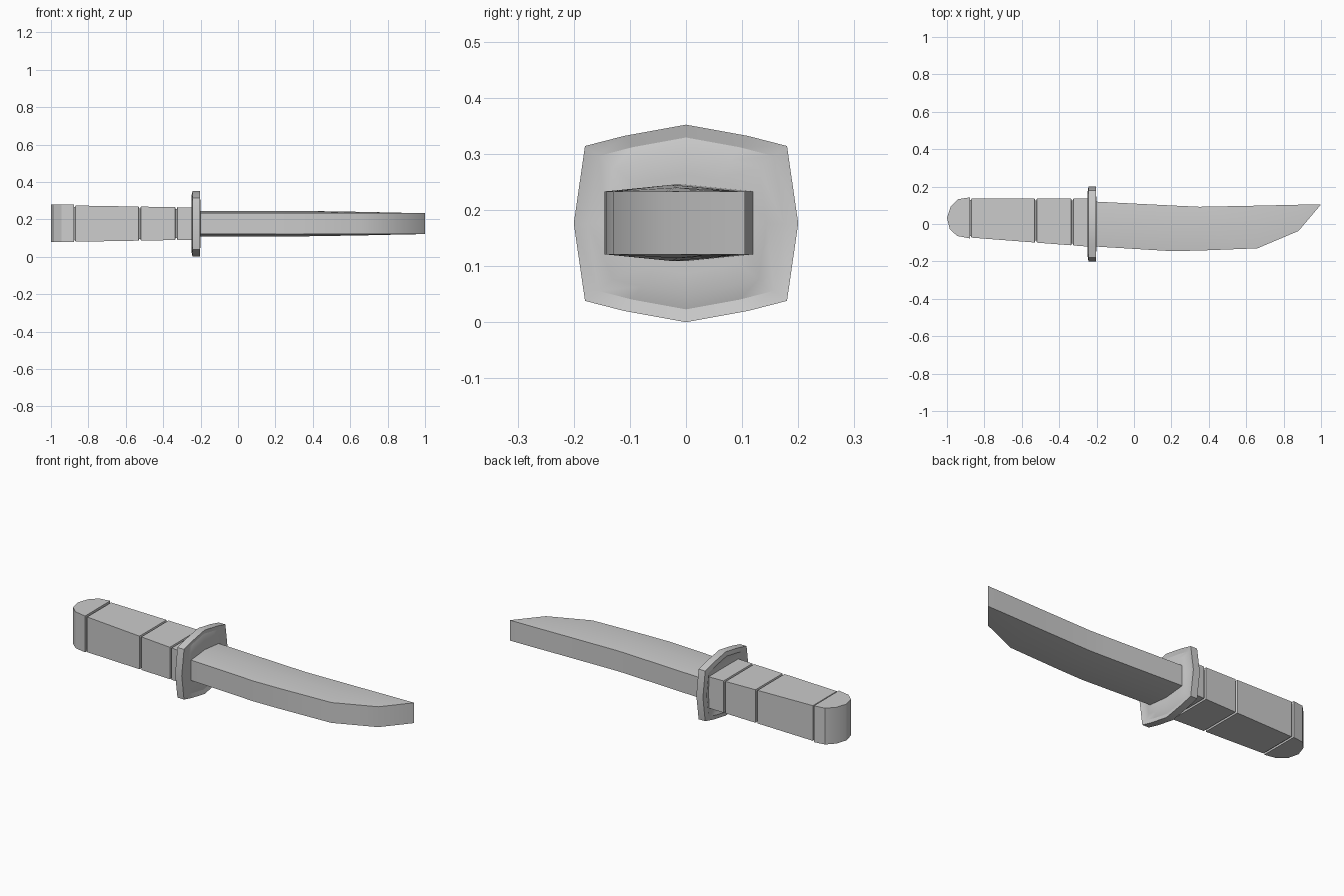
import bpy
import bmesh

if "Cube" in bpy.data.objects:
    bpy.data.objects.remove(bpy.data.objects["Cube"])

ZC = 0.177  # height of the knife's centre plane


def loft(name, rings, smooth=False):
    """Skin a list of equal-length point rings and cap both ends."""
    bm = bmesh.new()
    loops = [[bm.verts.new(p) for p in ring] for ring in rings]
    n = len(rings[0])
    for a, b in zip(loops, loops[1:]):
        for i in range(n):
            j = (i + 1) % n
            bm.faces.new((a[i], a[j], b[j], b[i]))
    bm.faces.new(loops[0])
    bm.faces.new(loops[-1])
    bmesh.ops.remove_doubles(bm, verts=bm.verts, dist=0.0005)
    bmesh.ops.recalc_face_normals(bm, faces=bm.faces)
    me = bpy.data.meshes.new(name)
    bm.to_mesh(me)
    bm.free()
    ob = bpy.data.objects.new(name, me)
    bpy.context.collection.objects.link(ob)
    if smooth:
        bpy.ops.object.select_all(action='DESELECT')
        bpy.context.view_layer.objects.active = ob
        ob.select_set(True)
        bpy.ops.object.shade_smooth_by_angle(angle=0.5)
    return ob


# Blade: x, cutting edge y, spine y, half height of the central ridge
EDGE = 0.056
blade = [(-0.215, -0.12, 0.12, 0.068), (0.2, -0.145, 0.099, 0.068),
         (0.35, -0.142, 0.092, 0.068), (0.66, -0.13, 0.098, 0.063),
         (0.88, -0.037, 0.103, 0.058), (1.0, 0.105, 0.105, EDGE)]


def blade_ring(x, lo, hi, ridge):
    mid = (lo + hi) / 2
    return [(x, lo, ZC - EDGE), (x, mid, ZC - ridge), (x, hi, ZC - EDGE),
            (x, hi, ZC + EDGE), (x, mid, ZC + ridge), (x, lo, ZC + EDGE)]


loft("blade", [blade_ring(*s) for s in blade], smooth=True)

# Guard: faceted outline, dished plate built from concentric rings
quarter = [(0.2, 0.0), (0.18, 0.138), (0.11, 0.156), (0.0, 0.176)]
top = quarter + [(-y, z) for y, z in quarter[-2::-1]]
outline = top + [(y, -z) for y, z in top[-2:0:-1]]
section = [(-0.232, 0.5), (-0.234, 0.72), (-0.248, 0.87), (-0.243, 1.0),
           (-0.203, 1.0), (-0.209, 0.87), (-0.201, 0.72), (-0.201, 0.5)]
loft("guard", [[(x, y * s, ZC - 0.001 + z * s) for y, z in outline]
               for x, s in section], smooth=True)

# Handle: tapered rectangular grip with two narrow grooves
def grip_ring(x, inset=0.0):
    t = (x + 0.23) / -0.65
    lo, hi = -0.122 + 0.05 * t + inset, 0.136 - inset
    h = 0.086 + 0.011 * t - inset
    return [(x, lo, ZC - h), (x, hi, ZC - h), (x, hi, ZC + h), (x, lo, ZC + h)]


grip = [grip_ring(-0.225)]
for gx in (-0.33, -0.525):
    grip += [grip_ring(gx + 0.006), grip_ring(gx + 0.003, 0.01),
             grip_ring(gx - 0.003, 0.01), grip_ring(gx - 0.006)]
grip += [grip_ring(-0.868), grip_ring(-0.872, 0.008), grip_ring(-0.9, 0.008)]
loft("handle", grip)

# Pommel: rounded end block
cap = [(-0.878, 0.142), (-0.94, 0.133), (-0.98, 0.092), (-1.0, 0.032),
       (-0.985, -0.028), (-0.945, -0.064), (-0.878, -0.077)]
loft("pommel", [[(x, y, z) for x, y in cap] for z in (ZC - 0.099, ZC + 0.101)],
     smooth=True)
